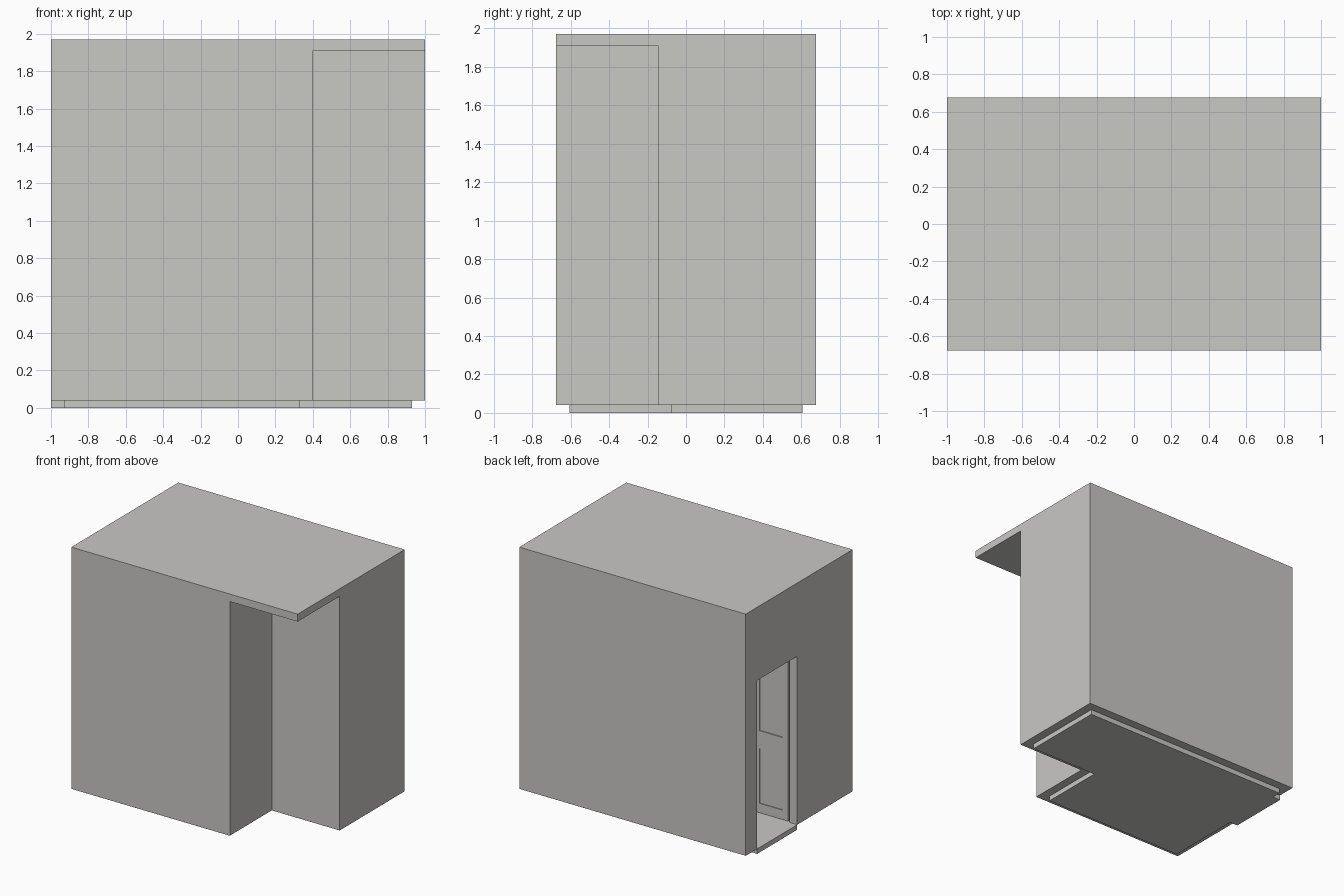
import bpy, bmesh

cube = bpy.data.objects.get("Cube")
if cube:
    bpy.data.objects.remove(cube, do_unlink=True)

plaster = bpy.data.materials.new("warm_grey")
plaster.use_nodes = True
GREY = (0.584, 0.578, 0.558, 1)
plaster.diffuse_color = GREY
plaster.node_tree.nodes["Principled BSDF"].inputs["Base Color"].default_value = GREY

# Main dimensions
HX, HY = 1.0, 0.675            # half width and half depth
TOP, CEILING, BASE = 1.97, 1.91, 0.04
WALL = 0.07
NX, NY = 0.40, -0.145          # inner corner of the porch
DOOR_Y = (0.025, 0.53)
DOOR_TOP = 1.385


def prism(name, outline, z0, z1):
    """Extrude a counter-clockwise plan outline from z0 to z1."""
    bm = bmesh.new()
    face = bm.faces.new([bm.verts.new((x, y, z0)) for x, y in outline])
    up = bmesh.ops.extrude_face_region(bm, geom=[face])["geom"]
    bmesh.ops.translate(bm, vec=(0, 0, z1 - z0),
                        verts=[v for v in up if isinstance(v, bmesh.types.BMVert)])
    bmesh.ops.recalc_face_normals(bm, faces=bm.faces)
    mesh = bpy.data.meshes.new(name)
    bm.to_mesh(mesh)
    bm.free()
    mesh.materials.append(plaster)
    obj = bpy.data.objects.new(name, mesh)
    bpy.context.collection.objects.link(obj)
    return obj


def box(name, x0, x1, y0, y1, z0, z1):
    return prism(name, [(x0, y0), (x1, y0), (x1, y1), (x0, y1)], z0, z1)


def cut(target, cutter):
    """Subtract the cutter from the target and discard it."""
    cutter.hide_render = True
    mod = target.modifiers.new("cut", "BOOLEAN")
    mod.operation, mod.solver, mod.object = "DIFFERENCE", "EXACT", cutter
    bpy.context.view_layer.objects.active = target
    bpy.ops.object.modifier_apply(modifier=mod.name)
    bpy.data.objects.remove(cutter, do_unlink=True)


# Hollow shell: porch corner, room and side doorway cut from one block
shell = box("building_shell", -HX, HX, -HY, HY, BASE, TOP)
cut(shell, box("porch_cutter", NX, HX + 0.1, -HY - 0.1, NY, 0, CEILING))
ix, iy = HX - WALL, HY - WALL
cx, cy = NX - WALL, NY + WALL
room = [(-ix, -iy), (cx, -iy), (cx, cy), (ix, cy), (ix, iy), (-ix, iy)]
cut(shell, prism("room_cutter", room, 0, CEILING))
cut(shell, box("doorway_cutter", -HX - 0.1, -ix + 0.05, *DOOR_Y, 0, DOOR_TOP))

# Floor slab, with a threshold reaching out through the doorway
threshold = [(-ix, DOOR_Y[1]), (-HX, DOOR_Y[1]), (-HX, DOOR_Y[0]), (-ix, DOOR_Y[0])]
prism("floor_slab", room + threshold, 0, BASE)

# Door leaf standing open into the room, with recessed panels
hinge = -ix + 0.015
leaf_y = (DOOR_Y[0] - 0.035, DOOR_Y[0] - 0.003)
leaf = box("open_door_leaf", hinge, hinge + 0.53, *leaf_y, BASE + 0.005, DOOR_TOP - 0.01)
for x0 in (-0.87, -0.635):
    for z0, z1 in ((0.12, 0.56), (0.70, 1.29)):
        for y in leaf_y:
            cut(leaf, box("panel_cutter", x0, x0 + 0.205, y - 0.008, y + 0.008, z0, z1))
